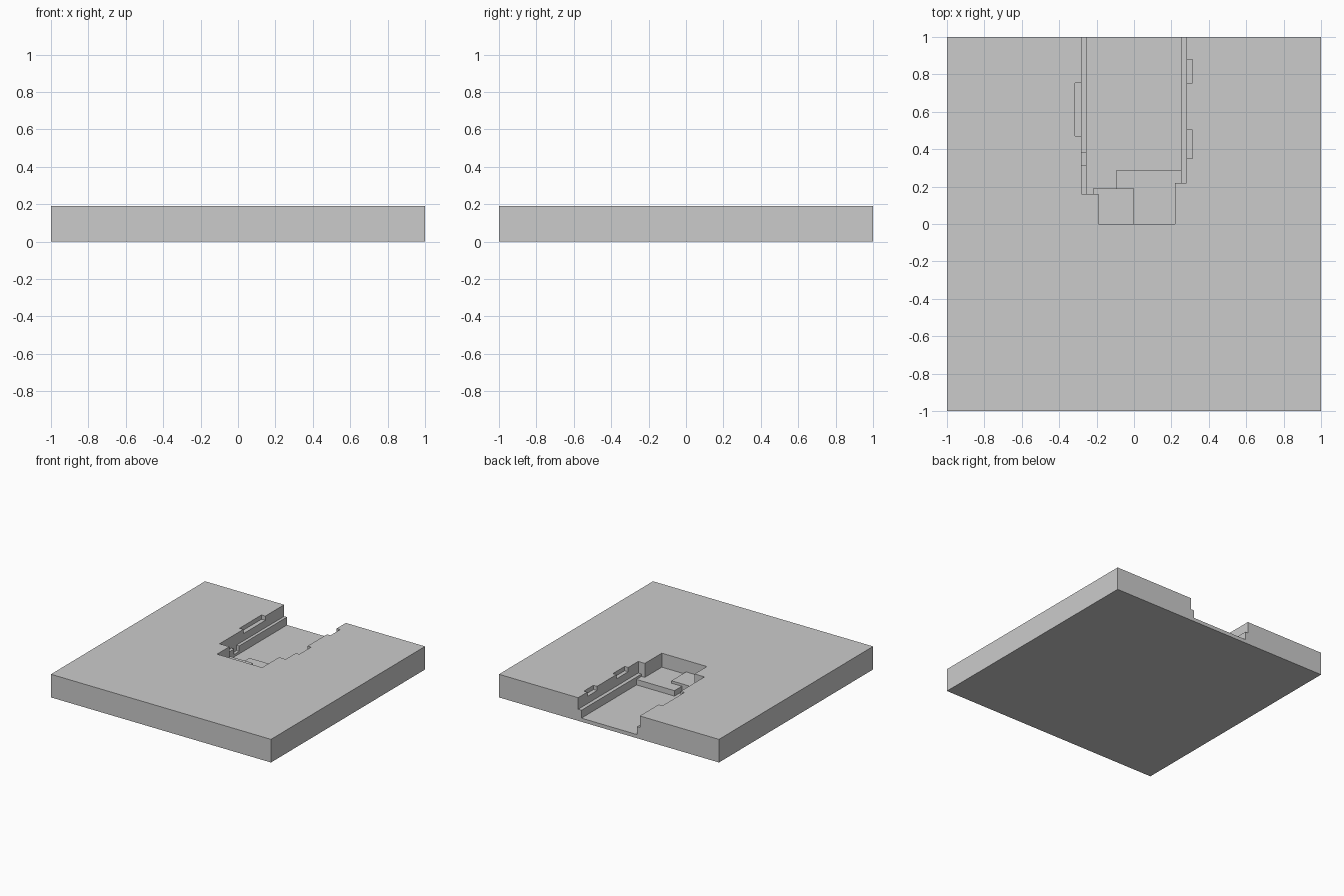
import bpy, bmesh

if "Cube" in bpy.data.objects:
    bpy.data.objects.remove(bpy.data.objects["Cube"])

TOP = 0.19


def prism(name, outline, z0, z1):
    """Solid made by extruding a flat outline from z0 up to z1."""
    bm = bmesh.new()
    face = bm.faces.new([bm.verts.new((x, y, z0)) for x, y in outline])
    ext = bmesh.ops.extrude_face_region(bm, geom=[face])
    verts = [g for g in ext["geom"] if isinstance(g, bmesh.types.BMVert)]
    bmesh.ops.translate(bm, verts=verts, vec=(0, 0, z1 - z0))
    bmesh.ops.recalc_face_normals(bm, faces=bm.faces)
    mesh = bpy.data.meshes.new(name)
    bm.to_mesh(mesh)
    bm.free()
    obj = bpy.data.objects.new(name, mesh)
    bpy.context.collection.objects.link(obj)
    return obj


def rect(x0, x1, y0, y1):
    return [(x0, y0), (x1, y0), (x1, y1), (x0, y1)]


def cut(target, outline, floor):
    """Cut a pocket open at the top, down to the given floor height."""
    cutter = prism("pocket_cutter", outline, floor, 0.3)
    cutter.hide_render = True
    mod = target.modifiers.new("pocket", "BOOLEAN")
    mod.operation = "DIFFERENCE"
    mod.solver = "EXACT"
    mod.object = cutter
    bpy.context.view_layer.objects.active = target
    bpy.ops.object.modifier_apply(modifier=mod.name)
    bpy.data.objects.remove(cutter)


# Square base plate
plate = prism("base_plate", rect(-1, 1, -1, 1), 0, TOP)

# Wide upper channel, leaving the side ledges and the end block
cut(plate, [(-0.28, 1.1), (-0.28, 0.16), (-0.19, 0.16), (-0.19, 0),
            (0.22, 0), (0.22, 0.22), (0.28, 0.22), (0.28, 1.1)], 0.095)

# Middle step at the closed end
cut(plate, [(0, 0), (0.22, 0), (0.22, 0.22), (0.25, 0.22), (0.25, 0.285),
            (-0.095, 0.285), (-0.095, 0.19), (0, 0.19)], 0.075)

# Deep channel floor running out of the back edge
cut(plate, [(-0.255, 1.1), (-0.255, 0.16), (-0.22, 0.16), (-0.22, 0.19),
            (-0.095, 0.19), (-0.095, 0.285), (0.25, 0.285), (0.25, 1.1)], 0.03)

# Notch across the left ledge
cut(plate, rect(-0.28, -0.25, 0.315, 0.38), 0.05)

# Shallow recesses along the top rims
for x0, x1, y0, y1 in [(-0.315, -0.27, 0.47, 0.755),
                       (0.27, 0.312, 0.35, 0.503),
                       (0.27, 0.312, 0.755, 0.88)]:
    cut(plate, rect(x0, x1, y0, y1), 0.155)
